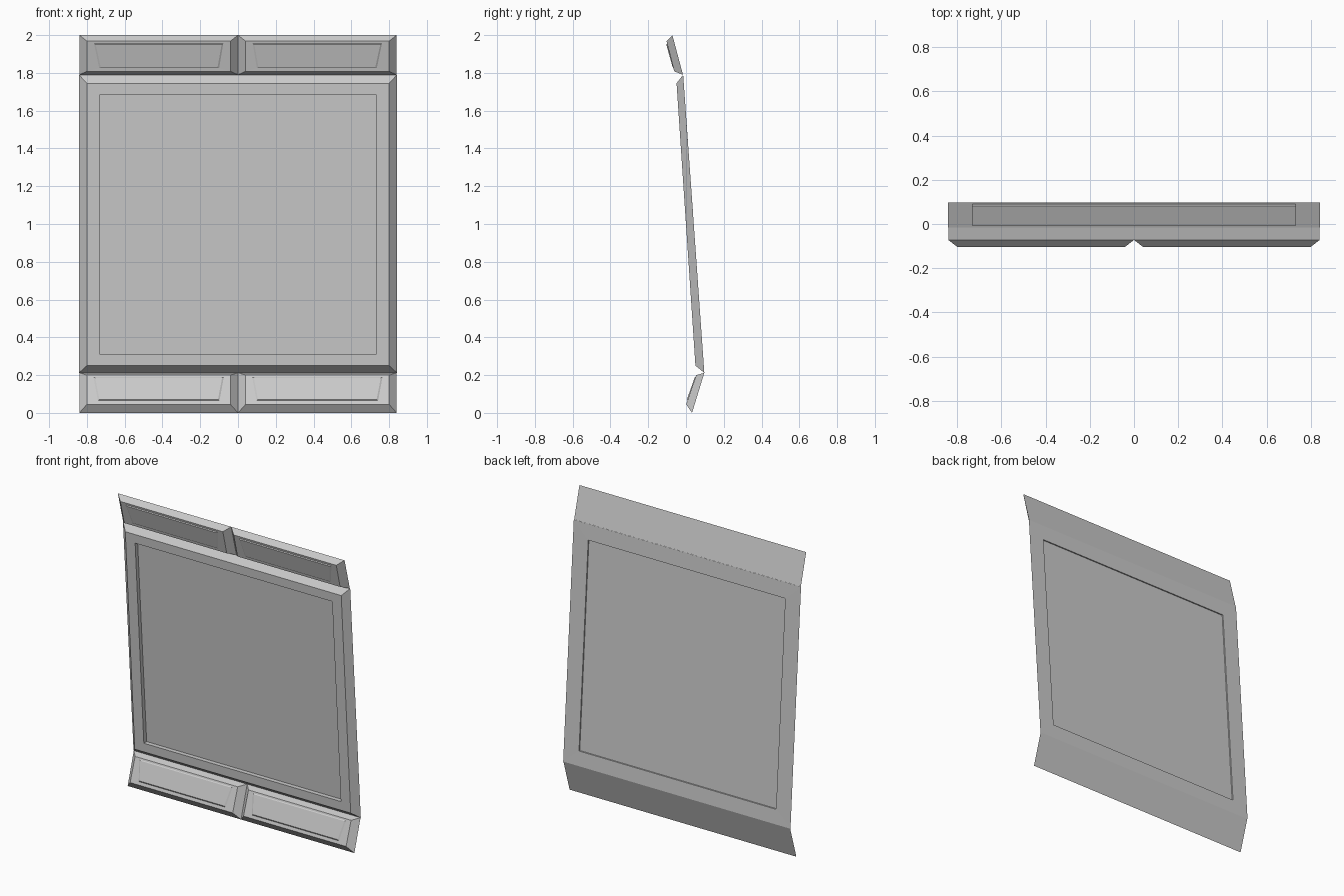
import bpy, bmesh

if "Cube" in bpy.data.objects:
    bpy.data.objects.remove(bpy.data.objects["Cube"])


def rect(low, high, x0, x1, x2=None, x3=None):
    """Four-sided ring: low/high are (y, z); x2, x3 are optional top x values."""
    x2 = x0 if x2 is None else x2
    x3 = x1 if x3 is None else x3
    return [(x0, *low), (x1, *low), (x3, *high), (x2, *high)]


def shell(name, rings, mirror=False):
    """Closed solid bridging successive rings, capped at both ends."""
    bm = bmesh.new()
    loops = [[bm.verts.new(p) for p in ring] for ring in rings]
    bm.faces.new(loops[0])
    bm.faces.new(loops[-1])
    for a, b in zip(loops, loops[1:]):
        for i in range(4):
            j = (i + 1) % 4
            bm.faces.new((a[i], a[j], b[j], b[i]))
    bmesh.ops.recalc_face_normals(bm, faces=bm.faces)
    mesh = bpy.data.meshes.new(name)
    bm.to_mesh(mesh)
    bm.free()
    obj = bpy.data.objects.new(name, mesh)
    bpy.context.collection.objects.link(obj)
    if mirror:
        obj.modifiers.new("mirror", "MIRROR")
    return obj


# Large leaning window frame with a thin recessed pane
W = 0.73
shell("main_window_panel", [
    rect((0.076, 0.31), (-0.020, 1.685), -W, W),      # pane front
    rect((0.046, 0.31), (-0.046, 1.685), -W, W),      # front opening
    rect((0.050, 0.25), (-0.050, 1.745), -0.80, 0.80),  # front rim
    rect((0.097, 0.212), (-0.015, 1.79), -0.842, 0.842),  # back rim
    rect((0.090, 0.31), (-0.0075, 1.685), -W, W),     # back opening
    rect((0.081, 0.31), (-0.0155, 1.685), -W, W),     # pane back
])

# Pair of upper vent panels, tilted forward, each with a thin raised plate
shell("upper_panels", [
    rect((-0.016, 1.79), (-0.072, 2.0), -0.84, 0),
    rect((-0.062, 1.808), (-0.103, 1.968), -0.80, -0.04),
    rect((-0.066, 1.825), (-0.100, 1.955), -0.735, -0.10, -0.762, -0.078),
    rect((-0.071, 1.831), (-0.104, 1.949), -0.727, -0.108, -0.753, -0.087),
], mirror=True)

# Pair of lower vent panels, tilted the other way
shell("lower_panels", [
    rect((0.032, 0.0), (0.097, 0.212), -0.84, 0),
    rect((0.001, 0.045), (0.054, 0.20), -0.80, -0.04),
    rect((0.008, 0.065), (0.0505, 0.19), -0.742, -0.098, -0.765, -0.075),
    rect((0.005, 0.072), (0.0455, 0.186), -0.734, -0.106, -0.756, -0.084),
], mirror=True)
